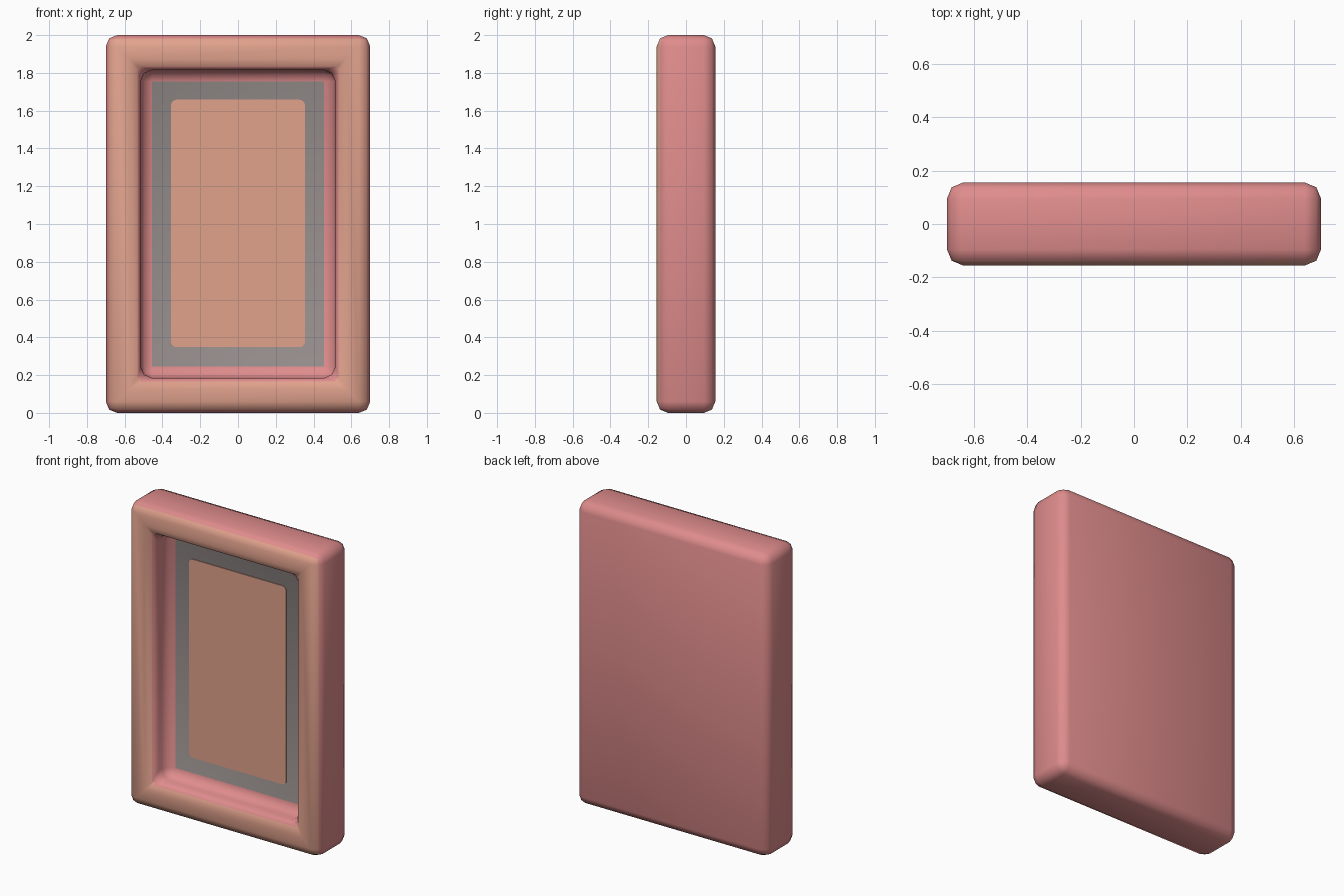
import bpy, bmesh, math
from mathutils import Vector

if "Cube" in bpy.data.objects:
    bpy.data.objects.remove(bpy.data.objects["Cube"])

W, H, D = 0.70, 2.0, 0.155      # half width, height, half depth
RIM, BEV = 0.185, 0.06          # rim width, edge rounding


def material(name, rgb):
    m = bpy.data.materials.new(name)
    m.diffuse_color = (*rgb, 1)
    m.use_nodes = True
    m.node_tree.nodes["Principled BSDF"].inputs["Base Color"].default_value = m.diffuse_color
    return m


pink = material("pink", (0.74, 0.262, 0.262))
peach = material("peach", (0.75, 0.36, 0.265))
grey = material("warm grey", (0.31, 0.275, 0.265))


def add_object(name, bm, mats):
    me = bpy.data.meshes.new(name)
    bm.to_mesh(me)
    bm.free()
    for m in mats:
        me.materials.append(m)
    ob = bpy.data.objects.new(name, me)
    bpy.context.collection.objects.link(ob)
    return ob


# Frame body: a box with a recess sunk into the front, all edges rounded
bm = bmesh.new()
bmesh.ops.create_cube(bm, size=1)
for v in bm.verts:
    v.co = Vector((v.co.x * 2 * W, v.co.y * 2 * D, (v.co.z + 0.5) * H))
bm.normal_update()
front = min(bm.faces, key=lambda f: f.calc_center_median().y)
bmesh.ops.inset_region(bm, faces=[front], thickness=RIM, use_even_offset=True)
floor = bmesh.ops.extrude_discrete_faces(bm, faces=[front])["faces"][0]
for v in floor.verts:
    v.co.y = 0
# round only real edges, not the flat diagonals of the rim
bm.normal_update()
edges = [e for e in bm.edges if e.calc_face_angle(0) > 0.5]
bmesh.ops.bevel(bm, geom=edges, offset=BEV, offset_type='OFFSET', segments=2,
                profile=0.5, affect='EDGES', clamp_overlap=True)
bm.normal_update()
for f in bm.faces:
    f.smooth = True
    c = f.calc_center_median()
    if c.y < -0.135:
        f.material_index = 1                      # front rim
    elif abs(c.y) < 0.002 and f.normal.y < -0.99:
        f.material_index = 2                      # recess floor
add_object("frame", bm, [pink, peach, grey])

# Inner panel: thin plate with rounded corners
bm = bmesh.new()
pw, ph, r = 0.355, 0.655, 0.03
pts = []
for k, (sx, sz) in enumerate([(1, 1), (-1, 1), (-1, -1), (1, -1)]):
    for i in range(5):
        a = math.radians(90 * k + 22.5 * i)
        pts.append((sx * (pw - r) + r * math.cos(a), -0.005,
                    1.003 + sz * (ph - r) + r * math.sin(a)))
face = bm.faces.new([bm.verts.new(p) for p in pts])
ext = bmesh.ops.extrude_face_region(bm, geom=[face])
for v in ext["geom"]:
    if isinstance(v, bmesh.types.BMVert):
        v.co.y = 0.002
bmesh.ops.recalc_face_normals(bm, faces=bm.faces[:])
add_object("inner_panel", bm, [peach])
